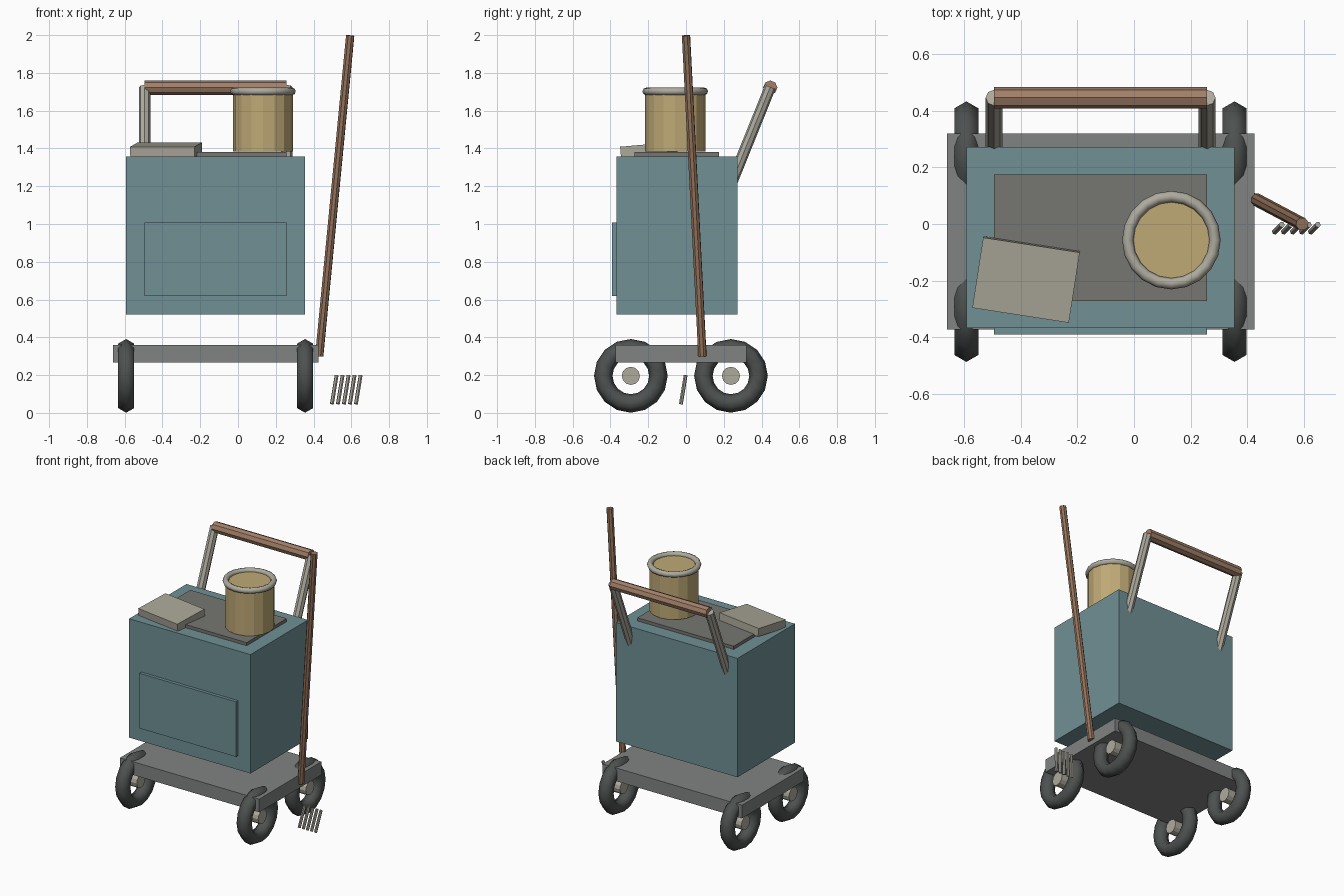
import bpy
from math import radians, pi
from mathutils import Vector

if "Cube" in bpy.data.objects:
    bpy.data.objects.remove(bpy.data.objects["Cube"])


def mat(name, rgb):
    m = bpy.data.materials.new(name)
    m.diffuse_color = (*rgb, 1)
    m.use_nodes = True
    m.node_tree.nodes["Principled BSDF"].inputs["Base Color"].default_value = m.diffuse_color
    return m


TEAL = mat("teal paint", (0.16, 0.28, 0.30))
GREY = mat("base grey", (0.215, 0.23, 0.22))
LIDG = mat("lid grey", (0.18, 0.18, 0.17))
TYRE = mat("tyre rubber", (0.075, 0.083, 0.078))
METAL = mat("pale metal", (0.42, 0.40, 0.34))
PAPER = mat("paper", (0.40, 0.38, 0.31))
TAN = mat("tan bucket", (0.52, 0.40, 0.18))
WOOD = mat("handle wood", (0.36, 0.215, 0.14))
POLE = mat("pole wood", (0.30, 0.17, 0.105))


def finish(name, m, smooth=False):
    o = bpy.context.object
    o.name = name
    o.data.materials.append(m)
    if smooth:
        bpy.ops.object.shade_smooth()
    return o


def box(name, lo, hi, m):
    lo, hi = Vector(lo), Vector(hi)
    bpy.ops.mesh.primitive_cube_add(size=1, location=(lo + hi) / 2)
    bpy.context.object.scale = hi - lo
    return finish(name, m)


def rod(name, a, b, r, m, sides=8):
    a, b = Vector(a), Vector(b)
    d = b - a
    bpy.ops.mesh.primitive_cylinder_add(
        vertices=sides, radius=r, depth=d.length, location=(a + b) / 2,
        rotation=d.to_track_quat('Z', 'Y').to_euler())
    return finish(name, m)


def ring(name, loc, major, minor, segs, sides, m, rot=(0, 0, 0)):
    bpy.ops.mesh.primitive_torus_add(
        location=loc, rotation=rot, major_radius=major, minor_radius=minor,
        major_segments=segs, minor_segments=sides)
    return finish(name, m, True)


# Cabinet, door panel, lid and base platform
box("cabinet", (-0.592, -0.368, 0.52), (0.355, 0.272, 1.358), TEAL)
box("door_panel", (-0.494, -0.391, 0.62), (0.258, -0.36, 1.008), TEAL)
box("lid", (-0.494, -0.272, 1.35), (0.258, 0.174, 1.38), LIDG)
box("base", (-0.661, -0.372, 0.267), (0.426, 0.32, 0.36), GREY)

# Wheels with hubs
for x in (-0.592, 0.355):
    for y in (-0.292, 0.238):
        ring("tyre", (x, y, 0.196), 0.146, 0.049, 16, 6, TYRE, (0, pi / 2, 0))
        rod("hub", (x - 0.04, y, 0.196), (x + 0.04, y, 0.196), 0.048, METAL, 12)

# Push handle
for x in (-0.494, 0.258):
    rod("handle_arm", (x, 0.24, 1.215), (x, 0.446, 1.725), 0.03, METAL)
rod("handle_bar", (-0.494, 0.446, 1.722), (0.258, 0.446, 1.722), 0.038, WOOD)

# Bucket with rim
rod("bucket", (0.132, -0.057, 1.385), (0.132, -0.057, 1.70), 0.159, TAN, 16)
ring("bucket_rim", (0.132, -0.057, 1.702), 0.154, 0.02, 20, 8, METAL)

# Paper stack lying tilted on the lid
stack = box("paper_stack", (-0.5535, -0.322, 1.363), (-0.2085, -0.07, 1.42), PAPER)
stack.rotation_euler = (radians(5), 0, radians(-8.8))

# Rake pole and tines
rod("rake_pole", (0.430, 0.087, 0.30), (0.594, 0.0, 1.998), 0.023, POLE)
for i in range(5):
    x = 0.497 + 0.0318 * i
    rod("rake_tine", (x, -0.027, 0.047), (x + 0.025, -0.002, 0.199), 0.0105, METAL, 6)
